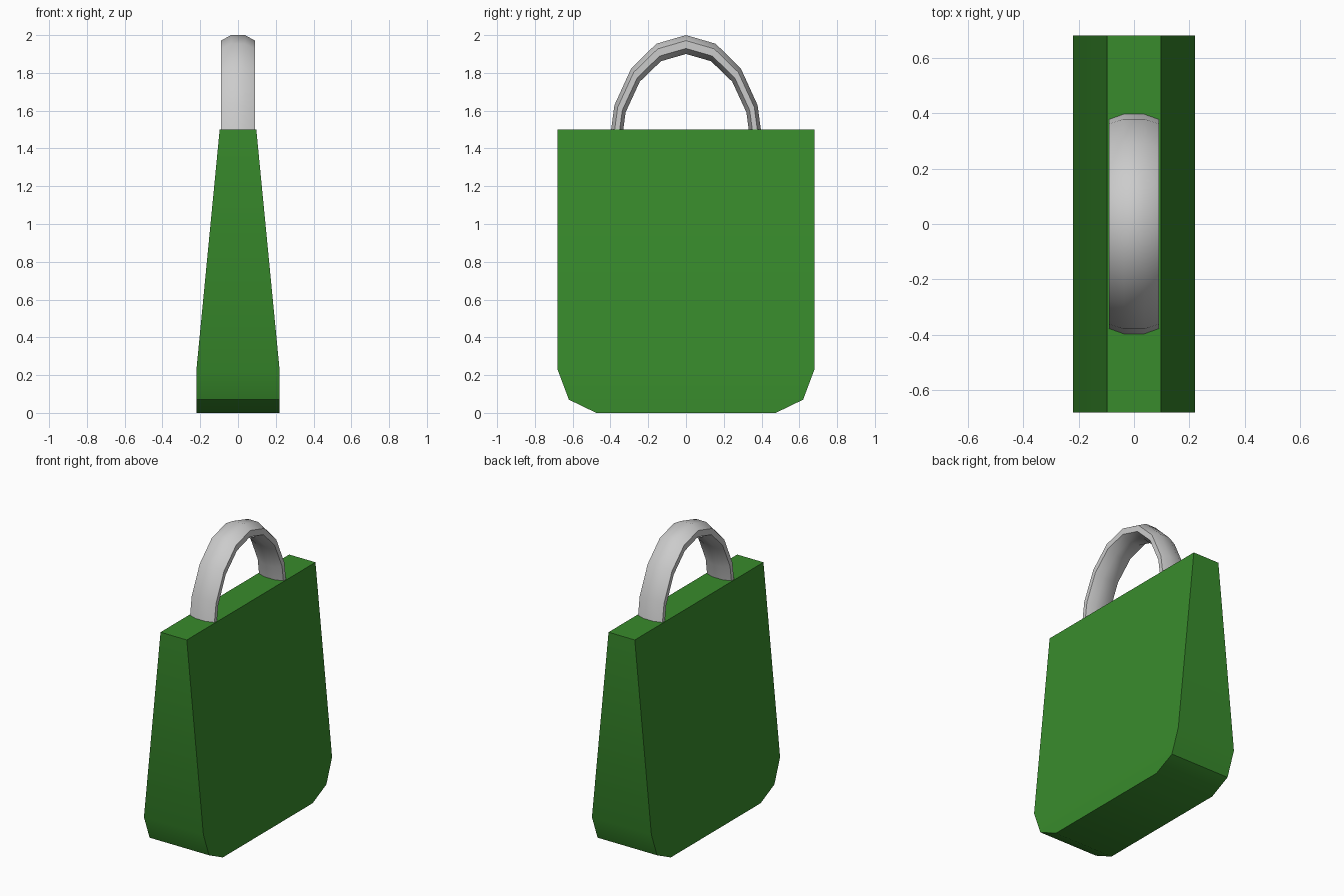
import bpy, bmesh
from math import sin, cos, pi, radians

if "Cube" in bpy.data.objects:
    bpy.data.objects.remove(bpy.data.objects["Cube"])

def finish(name, bm):
    bmesh.ops.recalc_face_normals(bm, faces=bm.faces[:])
    mesh = bpy.data.meshes.new(name)
    bm.to_mesh(mesh)
    bm.free()
    obj = bpy.data.objects.new(name, mesh)
    bpy.context.collection.objects.link(obj)
    bpy.ops.object.select_all(action='DESELECT')
    obj.select_set(True)
    bpy.context.view_layer.objects.active = obj
    bpy.ops.object.shade_smooth_by_angle(angle=radians(30))
    return obj

# Bag body: levels of (z, half width, half length), tapering to the top
levels = [(0, 0.22, 0.475), (0.07, 0.22, 0.62), (0.23, 0.22, 0.68), (1.5, 0.097, 0.68)]
bm = bmesh.new()
rings = [[bm.verts.new((sx * w, sy * l, z))
          for sx, sy in ((1, 1), (-1, 1), (-1, -1), (1, -1))] for z, w, l in levels]
for a, b in zip(rings, rings[1:]):
    for i in range(4):
        j = (i + 1) % 4
        bm.faces.new((a[i], a[j], b[j], b[i]))
bm.faces.new(rings[0])
bm.faces.new(rings[-1])
body = finish("bag_body", bm)
green = bpy.data.materials.new("green_cloth")
green.diffuse_color = (0.04, 0.26, 0.025, 1)
green.use_nodes = True
green.node_tree.nodes["Principled BSDF"].inputs["Base Color"].default_value = green.diffuse_color
body.data.materials.append(green)

# Handle: half torus with a wide octagonal section, stretched upward
bm = bmesh.new()
rings = []
for s in range(9):
    t = pi * s / 8
    ring = []
    for k in range(8):
        a = pi / 8 + k * pi / 4
        off, x = cos(a) / cos(pi / 8), sin(a) / cos(pi / 8) * 0.09
        ring.append(bm.verts.new((x, cos(t) * (0.378 + 0.032 * off),
                                  1.4 + sin(t) * (0.55 + 0.05 * off))))
    rings.append(ring)
for a, b in zip(rings, rings[1:]):
    for i in range(8):
        j = (i + 1) % 8
        bm.faces.new((a[i], a[j], b[j], b[i]))
bm.faces.new(rings[0])
bm.faces.new(rings[-1])
finish("handle", bm)
